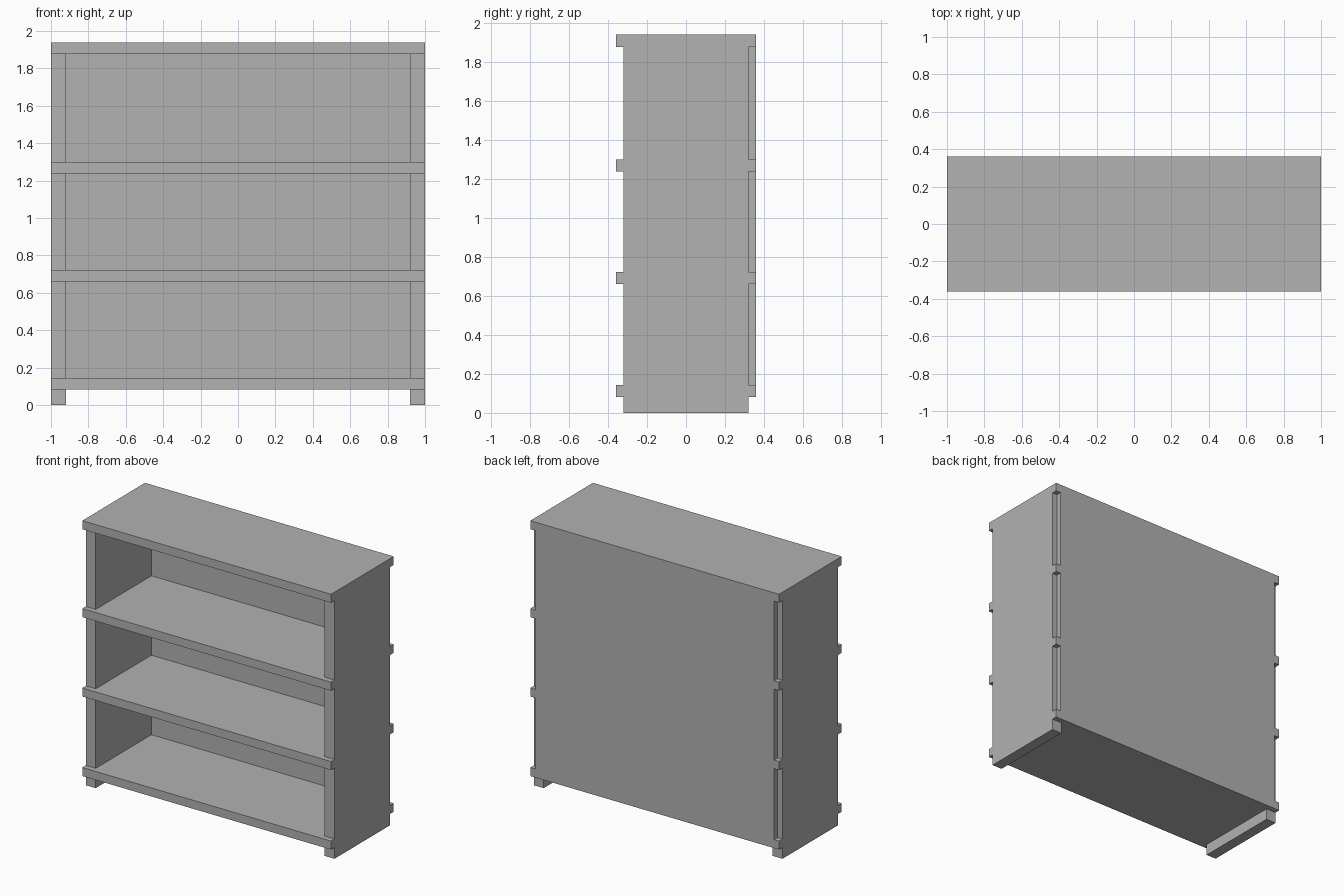
import bpy

if "Cube" in bpy.data.objects:
    bpy.data.objects.remove(bpy.data.objects["Cube"])

grey = bpy.data.materials.new("plain grey")
grey.diffuse_color = (0.445, 0.445, 0.445, 1)
grey.use_nodes = True
grey.node_tree.nodes["Principled BSDF"].inputs["Base Color"].default_value = grey.diffuse_color


def box(name, x, y, z):
    """Axis-aligned box from (min, max) pairs."""
    spans = (x, y, z)
    bpy.ops.mesh.primitive_cube_add(size=1, location=[(a + b) / 2 for a, b in spans])
    obj = bpy.context.object
    obj.name = name
    obj.scale = [b - a for a, b in spans]
    bpy.ops.object.transform_apply(location=False, rotation=False, scale=True)
    obj.data.materials.append(grey)
    return obj


# Boards: bottom, two middle shelves and top, projecting front and back
boards = {
    "bottom_shelf": (0.082, 0.144),
    "lower_shelf": (0.66, 0.722),
    "upper_shelf": (1.237, 1.299),
    "top_board": (1.876, 1.938),
}
for name, z in boards.items():
    box(name, (-1, 1), (-0.36, 0.36), z)

# Side walls, split by the boards; the lowest pieces are the feet
levels = list(boards.values())
bays = [(0, levels[0][0])] + [(a[1], b[0]) for a, b in zip(levels, levels[1:])]
for side, x in (("left", (-1, -0.92)), ("right", (0.92, 1))):
    for i, z in enumerate(bays):
        name = f"{side}_foot" if i == 0 else f"{side}_wall_{i}"
        box(name, x, (-0.32, 0.32), z)

# Back panels closing each bay, flush with the back edges of the boards
for i, z in enumerate(bays[1:], 1):
    box(f"back_panel_{i}", (-0.96, 0.96), (0.32, 0.36), z)
